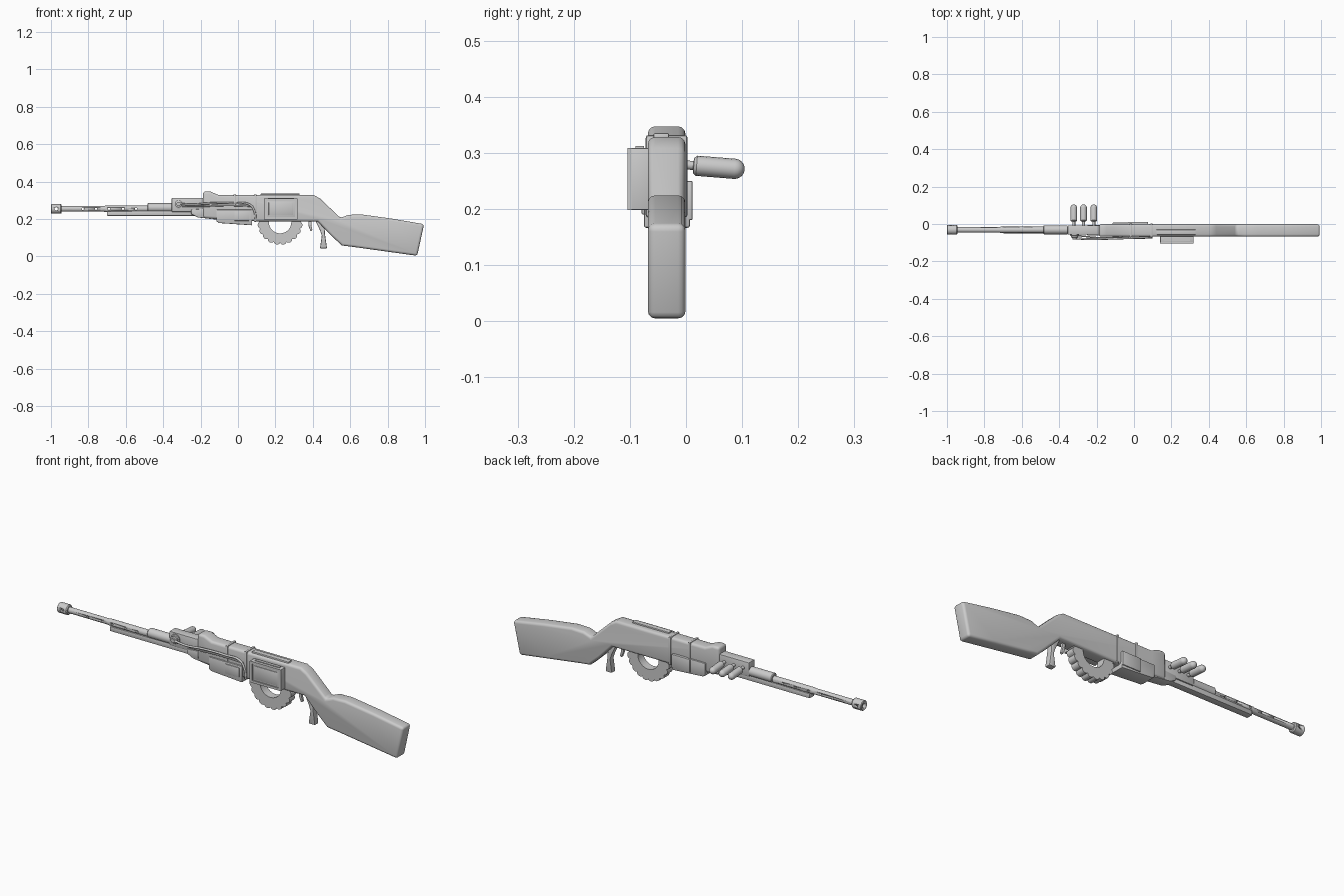
import bpy, bmesh, math
from mathutils import Vector

if "Cube" in bpy.data.objects:
    bpy.data.objects.remove(bpy.data.objects["Cube"])

CY = -0.034   # centre plane of the body


def finish(ob, bevel=0, segs=2):
    """Optional rounded edges, then smooth shading with sharp corners."""
    bpy.ops.object.select_all(action='DESELECT')
    bpy.context.view_layer.objects.active = ob
    ob.select_set(True)
    if bevel:
        m = ob.modifiers.new("round", 'BEVEL')
        m.width, m.segments = bevel, segs
        m.limit_method, m.angle_limit = 'ANGLE', math.radians(50)
        bpy.ops.object.modifier_apply(modifier=m.name)
    bpy.ops.object.shade_smooth_by_angle(angle=math.radians(35))
    return ob


def from_bm(name, bm, bevel=0, segs=2):
    bmesh.ops.recalc_face_normals(bm, faces=bm.faces)
    me = bpy.data.meshes.new(name)
    bm.to_mesh(me)
    bm.free()
    ob = bpy.data.objects.new(name, me)
    bpy.context.collection.objects.link(ob)
    return finish(ob, bevel, segs)


def prism(name, pts, y0, y1, bevel=0, segs=2):
    """Extrude an (x, z) outline from y0 to y1."""
    bm = bmesh.new()
    f = bm.faces.new([bm.verts.new((x, y0, z)) for x, z in pts])
    r = bmesh.ops.extrude_face_region(bm, geom=[f])
    vs = [v for v in r['geom'] if isinstance(v, bmesh.types.BMVert)]
    bmesh.ops.translate(bm, verts=vs, vec=(0, y1 - y0, 0))
    return from_bm(name, bm, bevel, segs)


def box(name, x0, x1, y0, y1, z0, z1, bevel=0):
    return prism(name, [(x0, z0), (x1, z0), (x1, z1), (x0, z1)], y0, y1, bevel)


def lathe(name, prof, origin, axis, n=24):
    """Revolve (distance along axis, radius) points around an axis."""
    bm = bmesh.new()
    q = Vector(axis).to_track_quat('Z', 'Y')
    rings = [[bm.verts.new(Vector(origin) + q @ Vector((r * math.cos(t), r * math.sin(t), d)))
              for t in (2 * math.pi * i / n for i in range(n))] for d, r in prof]
    for a, b in zip(rings, rings[1:]):
        for i in range(n):
            bm.faces.new((a[i], a[(i + 1) % n], b[(i + 1) % n], b[i]))
    if prof[0] != prof[-1]:
        bm.faces.new(rings[0])
        bm.faces.new(rings[-1])
    return from_bm(name, bm)


def tube(name, pts, r):
    cu = bpy.data.curves.new(name, 'CURVE')
    cu.dimensions, cu.bevel_depth, cu.bevel_resolution, cu.use_fill_caps = '3D', r, 3, True
    s = cu.splines.new('BEZIER')
    s.bezier_points.add(len(pts) - 1)
    for p, co in zip(s.bezier_points, pts):
        p.co = co
        p.handle_left_type = p.handle_right_type = 'AUTO'
    ob = bpy.data.objects.new(name, cu)
    bpy.context.collection.objects.link(ob)
    return ob


def cut(ob, cutters):
    for c in cutters:
        c.hide_render = True
        m = ob.modifiers.new("cut", 'BOOLEAN')
        m.operation, m.object, m.solver = 'DIFFERENCE', c, 'EXACT'
        bpy.context.view_layer.objects.active = ob
        bpy.ops.object.modifier_apply(modifier=m.name)
        bpy.data.objects.remove(c)


# wooden body and shoulder stock
prism("body_and_stock", [
    (-0.187, 0.205), (-0.187, 0.347), (-0.148, 0.347), (-0.105, 0.328), (0.0, 0.328),
    (0.405, 0.328), (0.44, 0.308), (0.548, 0.205), (0.59, 0.222), (0.66, 0.224), (0.82, 0.202),
    (0.995, 0.172), (0.958, 0.003), (0.80, 0.025), (0.62, 0.05), (0.555, 0.058),
    (0.50, 0.11), (0.425, 0.187), (0.1, 0.187), (-0.11, 0.200)],
    -0.068, -0.001, 0.013, 3)

# barrel with drilled holes, sleeve and muzzle
BZ, BY = 0.254, -0.031
barrel = lathe("barrel", [(0, 0.015), (0.24, 0.015), (0.25, 0.017), (0.50, 0.017)], (-0.96, BY, BZ), (1, 0, 0))
cut(barrel, [lathe("hole_cutter", [(0, 0.006), (0.2, 0.006)], (x, -0.13, BZ), (0, 1, 0), 10)
             for x in (-0.83, -0.76, -0.69, -0.615, -0.545)])
lathe("barrel_sleeve", [(0, 0.02), (0.004, 0.024), (0.13, 0.024)], (-0.485, BY, 0.26), (1, 0, 0))
muzzle = lathe("muzzle", [(0, 0.012), (0, 0.023), (0.003, 0.026), (0.052, 0.026), (0.057, 0.022),
                          (0.057, 0.012), (0, 0.012)], (-1, BY, BZ), (1, 0, 0))
cut(muzzle, [lathe("port_cutter", [(0, 0.009), (0.2, 0.009)], (-0.972, -0.13, BZ), (0, 1, 0), 12)])

# rail under the barrel and the front block
prism("under_barrel_rail", [(-0.70, 0.217), (-0.19, 0.217), (-0.19, 0.245), (-0.70, 0.241)],
      -0.05, -0.014, 0.003)
prism("rail_support", [(-0.25, 0.225), (-0.215, 0.208), (-0.11, 0.196), (-0.11, 0.26), (-0.25, 0.25)],
      -0.062, -0.006, 0.004)
box("front_block", -0.355, -0.18, -0.056, -0.008, 0.238, 0.312, 0.004)

# three rounded canisters on the far side
for i, x in enumerate((-0.322, -0.27, -0.215)):
    cap = [(0.096 + 0.018 * math.sin(a), 0.018 * math.cos(a)) for a in (0.3, 0.6, 0.9, 1.2, 1.5)]
    lathe(f"canister_{i + 1}", [(0, 0.008), (0.022, 0.008), (0.023, 0.014), (0.028, 0.018), (0.096, 0.018)] + cap,
          (x, -0.009, 0.279), (0, 1, -0.08), 16)

# valve and hose on the near side
lathe("valve", [(0, 0.025), (0.012, 0.025), (0.014, 0.019), (0.022, 0.019), (0.024, 0.011), (0.032, 0.011)],
      (-0.318, -0.05, 0.281), (0, -1, 0))
tube("hose", [(-0.318, -0.076, 0.281), (-0.24, -0.081, 0.277), (-0.15, -0.079, 0.284), (-0.02, -0.075, 0.284),
              (0.065, -0.073, 0.275), (0.088, -0.073, 0.24), (0.095, -0.072, 0.20)], 0.0055)
tube("thin_pipe", [(-0.30, -0.062, 0.268), (-0.19, -0.073, 0.268), (-0.05, -0.072, 0.272), (0.08, -0.071, 0.268)], 0.004)

# straps round the body
for i, x in enumerate((-0.025, 0.085)):
    box(f"strap_{i + 1}", x, x + 0.015, -0.072, 0.003, 0.184, 0.332, 0.006)

# lower housing with its side plates
prism("lower_housing", [(-0.115, 0.186), (-0.10, 0.178), (0.075, 0.166), (0.075, 0.25), (-0.115, 0.25)],
      -0.075, 0.007, 0.004)
box("near_plate", -0.02, 0.06, -0.079, -0.07, 0.19, 0.24, 0.002)
box("far_plate", -0.03, 0.075, 0.0, 0.012, 0.18, 0.25, 0.003)

# side box with framed cover and top strip
box("side_box", 0.14, 0.318, -0.099, -0.06, 0.198, 0.308, 0.002)
for i, (a, b, c, d) in enumerate(((0.14, 0.318, 0.296, 0.308), (0.14, 0.318, 0.198, 0.21),
                                  (0.14, 0.154, 0.21, 0.296), (0.304, 0.318, 0.21, 0.296))):
    box(f"cover_frame_{i + 1}", a, b, -0.104, -0.097, c, d)
box("cover_panel", 0.164, 0.294, -0.102, -0.097, 0.22, 0.288, 0.002)
box("box_latch", 0.16, 0.30, -0.09, -0.075, 0.305, 0.312)
box("top_strip", 0.12, 0.33, -0.058, -0.03, 0.32, 0.335, 0.003)

# ring magazine with scalloped rim
bm = bmesh.new()
N, rings = 120, []
for inner, y in ((0, -0.056), (0, -0.012), (1, -0.012), (1, -0.056)):
    ring = []
    for i in range(N):
        t = 2 * math.pi * i / N
        r = 0.06 if inner else 0.111 + 0.010 * abs(math.sin(10 * t)) ** 0.6
        ring.append(bm.verts.new((0.225 + r * math.cos(t), y, 0.183 + r * math.sin(t))))
    rings.append(ring)
for a, b in zip(rings, rings[1:] + rings[:1]):
    for i in range(N):
        bm.faces.new((a[i], a[(i + 1) % N], b[(i + 1) % N], b[i]))
from_bm("ring_magazine", bm)

# trigger and hand grip
prism("trigger", [(0.375, 0.195), (0.395, 0.195), (0.392, 0.165), (0.398, 0.14), (0.388, 0.135), (0.378, 0.16)],
      -0.04, -0.026, 0.002)
prism("hand_grip", [(0.41, 0.20), (0.46, 0.20), (0.465, 0.12), (0.476, 0.042), (0.438, 0.042), (0.448, 0.11), (0.438, 0.14)],
      -0.05, -0.018, 0.005)
